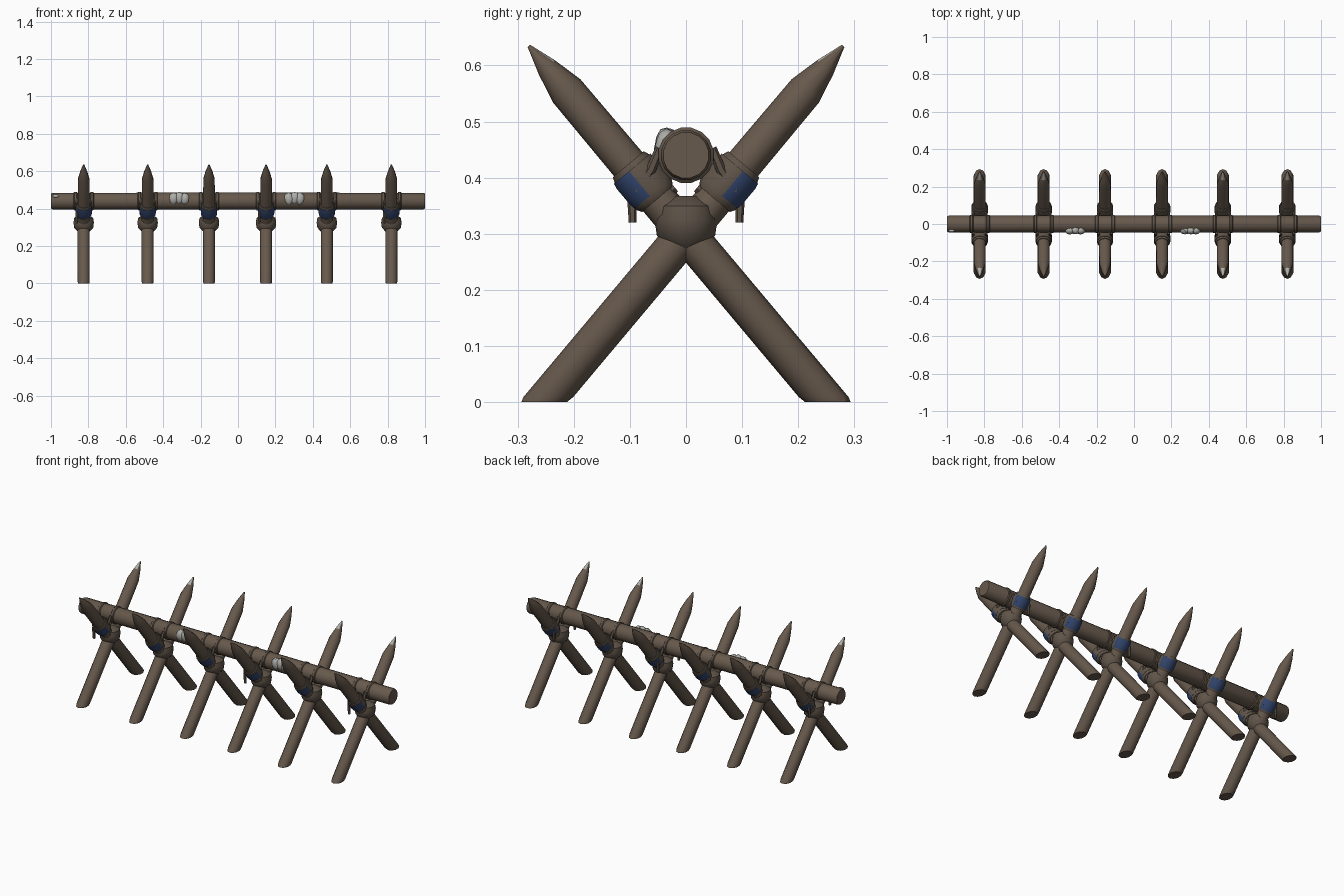
import bpy, bmesh, math, random
from mathutils import Vector

if "Cube" in bpy.data.objects:
    bpy.data.objects.remove(bpy.data.objects["Cube"])

random.seed(4)


def mat(name, rgb):
    m = bpy.data.materials.new(name)
    m.diffuse_color = (*rgb, 1)
    m.use_nodes = True
    m.node_tree.nodes["Principled BSDF"].inputs["Base Color"].default_value = m.diffuse_color
    return m


WOOD = mat("brown wood", (0.135, 0.100, 0.073))
ROPE = mat("brown rope", (0.115, 0.088, 0.066))
BLUE = mat("blue cloth", (0.032, 0.060, 0.155))
PALE = mat("pale grey", (0.42, 0.42, 0.40))


def finish(name, bm, mats, angle=38):
    bmesh.ops.recalc_face_normals(bm, faces=bm.faces)
    me = bpy.data.meshes.new(name)
    bm.to_mesh(me)
    bm.free()
    for m in mats:
        me.materials.append(m)
    ob = bpy.data.objects.new(name, me)
    bpy.context.collection.objects.link(ob)
    bpy.ops.object.select_all(action='DESELECT')
    ob.select_set(True)
    bpy.context.view_layer.objects.active = ob
    bpy.ops.object.shade_smooth_by_angle(angle=math.radians(angle))
    return ob


def tube(name, stations, sides, mats, rule=None, ground=False):
    """Round body through (point, radius) stations; rule picks a face's material."""
    bm = bmesh.new()
    pts = [Vector(p) for p, r in stations]
    d = (pts[-1] - pts[0]).normalized()
    u = Vector((0, 1, 0)) if abs(d.x) > 0.9 else Vector((1, 0, 0))
    u = (u - d * u.dot(d)).normalized()
    v = d.cross(u)
    rings = []
    for i, (p, (_, r)) in enumerate(zip(pts, stations)):
        ring = []
        for k in range(sides):
            a = 2 * math.pi * (k + 0.5) / sides
            co = p + (u * math.cos(a) + v * math.sin(a)) * r
            if ground and i < 2:          # foot cut level with the ground
                co += d * ((0.009 * i - co.z) / d.z)
            ring.append(bm.verts.new(co))
        rings.append(ring)
    for a, b in zip(rings, rings[1:]):
        for k in range(sides):
            j = (k + 1) % sides
            bm.faces.new((a[k], a[j], b[j], b[k]))
    bm.faces.new(rings[0])
    bm.faces.new(rings[-1])
    bmesh.ops.recalc_face_normals(bm, faces=bm.faces)
    if rule:
        for f in bm.faces:
            f.material_index = 1 if rule(f) else 0
    return finish(name, bm, mats)


def lump(name, center, scale, noise):
    bm = bmesh.new()
    bmesh.ops.create_icosphere(bm, subdivisions=2, radius=1)
    for vert in bm.verts:
        vert.co *= 1 + random.uniform(-noise, noise)
        vert.co = Vector(center) + Vector([c * s for c, s in zip(vert.co, scale)])
    return finish(name, bm, [PALE])


LOG_Z = 0.44
# main log with slightly chamfered ends
tube("main_log", [((-1, 0, LOG_Z), 0.041), ((-0.992, 0, LOG_Z), 0.045),
                  ((0, 0, LOG_Z), 0.046), ((0.992, 0, LOG_Z), 0.045),
                  ((1, 0, LOG_Z), 0.041)], 16, [WOOD])

# crossed stakes with their lashings
XS = [-0.825, -0.483, -0.155, 0.15, 0.475, 0.82]
for i, x in enumerate(XS):
    for s in (1, -1):
        tag = f"{i + 1}_{'back' if s > 0 else 'front'}"
        foot, tip = Vector((x, -0.253 * s, 0)), Vector((x, 0.28 * s, 0.635))
        axis = (tip - foot).normalized()
        at = lambda z: foot + axis * (z / axis.z)
        pale_tip = i in (0, 4, 5) or (i == 1 and s > 0)

        # stake: level foot, long faceted point, pale cut on some tips
        tube("stake_" + tag,
             [(at(0), 0.031), (at(0.009), 0.034), (at(0.3), 0.034),
              (at(0.555), 0.032), (at(0.597), 0.019), (at(0.635), 0.003)],
             10, [WOOD, PALE],
             lambda f: pale_tip and f.calc_center_median().z > 0.6
             and f.normal.y * s < -0.1 and abs(f.normal.x) < 0.75, ground=True)

        # rope sleeve around the upper arm
        tube("arm_wrap_" + tag,
             [(at(0.362), 0.036), (at(0.370), 0.042), (at(0.412), 0.042),
              (at(0.424), 0.036)], 14, [ROPE])
        # blue cloth covering the outer lower side of the sleeve
        out = Vector((0, s * axis.z, -abs(axis.y)))
        tube("cloth_band_" + tag,
             [(at(0.372), 0.0425), (at(0.380), 0.0445), (at(0.408), 0.0445),
              (at(0.416), 0.0425)], 20, [ROPE, BLUE],
             lambda f: f.normal.dot(out) > 0.05)

        # rope strands from the log down to the sleeve
        for e in (-1, 1):
            tube("strand_" + tag,
                 [((x + e * 0.036, s * 0.047, 0.452), 0.008),
                  ((x + e * 0.035, s * 0.062, 0.415), 0.009),
                  ((x + e * 0.033, s * 0.088, 0.375), 0.008)], 6, [ROPE])
        # short knot on the inner side of the arm
        tube("knot_" + tag,
             [((x, s * 0.022, 0.385), 0.013), ((x, s * 0.058, 0.355), 0.015)],
             8, [ROPE])
        # loose rope ends
        if i in (0, 3, 5):
            tube("rope_end_" + tag,
                 [((x - 0.036, s * 0.098, 0.385), 0.009),
                  ((x - 0.037, s * 0.096, 0.350), 0.008),
                  ((x - 0.036, s * 0.095, 0.320), 0.007)], 6, [ROPE])

    # lashing around the crossing
    tube(f"crossing_lashing_{i + 1}",
         [((x, 0, 0.275), 0.030), ((x, 0, 0.297), 0.052), ((x, 0, 0.325), 0.056),
          ((x, 0, 0.350), 0.052), ((x, 0, 0.367), 0.026)], 14, [ROPE]).scale.x = 1
    # rope rings on the log, one on each side of the stakes
    for e in (-1, 1):
        c = x + e * 0.044
        tube(f"log_ring_{i + 1}",
             [((c - 0.010, 0, LOG_Z), 0.045), ((c - 0.006, 0, LOG_Z), 0.050),
              ((c + 0.006, 0, LOG_Z), 0.050), ((c + 0.010, 0, LOG_Z), 0.045)],
             16, [ROPE])

# pale clumps on the front of the log
for cx in (-0.313, 0.303):
    for k, dx in enumerate((-0.030, 0.0, 0.028)):
        lump("pale_clump", (cx + dx, -0.034, 0.452 + 0.004 * (k % 2)),
             (0.027, 0.022, 0.034), 0.06)
# small pale chip at the left end
lump("pale_chip", (-0.975, -0.036, 0.467), (0.018, 0.008, 0.009), 0.05)
